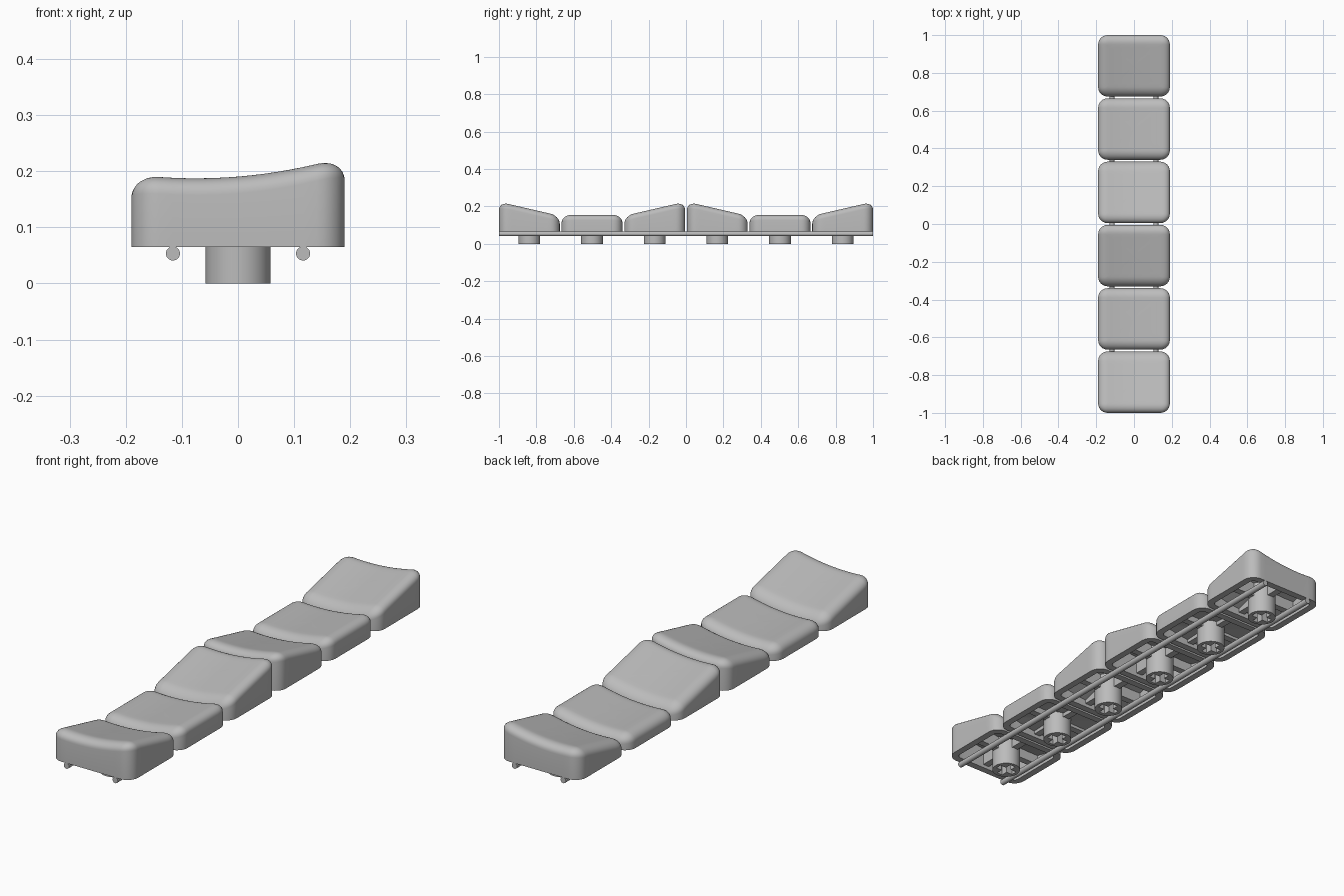
import bpy, bmesh, math
from mathutils import Vector

if "Cube" in bpy.data.objects:
    bpy.data.objects.remove(bpy.data.objects["Cube"], do_unlink=True)

HX, HY, CORNER = 0.19, 0.1625, 0.05
BASE, PITCH = 0.065, 0.335
FILLET_W, FILLET_H = 0.05, 0.04
WALL, ROOF = 0.03, 0.03

grey = bpy.data.materials.new("plain_grey")
grey.use_nodes = True
COLOUR = (0.5, 0.5, 0.5, 1)
grey.diffuse_color = COLOUR
grey.node_tree.nodes["Principled BSDF"].inputs["Base Color"].default_value = COLOUR


def make_object(name, bm, y=0):
    bmesh.ops.recalc_face_normals(bm, faces=bm.faces)
    mesh = bpy.data.meshes.new(name)
    bm.to_mesh(mesh)
    bm.free()
    obj = bpy.data.objects.new(name, mesh)
    obj.location.y = y
    mesh.materials.append(grey)
    bpy.context.collection.objects.link(obj)
    return obj


def smooth(obj):
    bpy.ops.object.select_all(action="DESELECT")
    obj.select_set(True)
    bpy.context.view_layer.objects.active = obj
    bpy.ops.object.shade_smooth_by_angle(angle=math.radians(40))


def outline(inset, scale=1.0, arc=6, side=12):
    """Rounded rectangle points, with subdivided straight sides."""
    r = max(CORNER - inset, 0.006)
    cx, cy = HX - inset - r, HY - inset - r
    pts = []
    corners = [(cx, cy), (-cx, cy), (-cx, -cy), (cx, -cy)]
    for k, (x, y) in enumerate(corners):
        for i in range(arc + 1):
            a = math.pi / 2 * (k + i / arc)
            pts.append(Vector((x + r * math.cos(a), y + r * math.sin(a))))
        a = math.pi / 2 * (k + 1)
        nx, ny = corners[(k + 1) % 4]
        end = Vector((nx + r * math.cos(a), ny + r * math.sin(a)))
        start = pts[-1].copy()
        pts += [start.lerp(end, i / side) for i in range(1, side)]
    return [p * scale for p in pts]


def build_cap(name, y, height, slope):
    """Hollow cap: roof underside, inner wall, rim, outer wall, dished top."""
    def top(p):
        return height + 0.55 * (p.x + 0.075) ** 2 + slope * p.y

    bm = bmesh.new()
    rings = []

    def add(pts, z):
        rings.append([bm.verts.new((p.x, p.y, z(p))) for p in pts])

    for s in (0.02, 0.35, 0.7, 1):
        add(outline(WALL, s), lambda p: top(p) - ROOF - 0.008 * s)
    add(outline(WALL), lambda p: BASE)
    add(outline(0), lambda p: BASE)
    for i in range(9):
        a = math.pi / 2 * i / 8
        drop = FILLET_H * (1 - math.sin(a))
        add(outline(FILLET_W * (1 - math.cos(a))), lambda p: top(p) - drop)
    for s in (0.85, 0.7, 0.5, 0.3, 0.02):
        add(outline(FILLET_W, s), top)
    for a, b in zip(rings, rings[1:]):
        for i in range(len(a)):
            j = (i + 1) % len(a)
            bm.faces.new((a[i], a[j], b[j], b[i]))
    bm.faces.new(rings[0])
    bm.faces.new(rings[-1])
    smooth(make_object(name, bm, y))


def box(size, centre):
    bm = bmesh.new()
    bmesh.ops.create_cube(bm, size=1)
    bmesh.ops.scale(bm, vec=size, verts=bm.verts)
    bmesh.ops.translate(bm, vec=centre, verts=bm.verts)
    return bm


def cylinder(radius, length, centre, along_y=False, sides=40):
    bm = bmesh.new()
    bmesh.ops.create_cone(bm, cap_ends=True, segments=sides, radius1=radius,
                          radius2=radius, depth=length)
    if along_y:
        for v in bm.verts:
            v.co = Vector((v.co.x, v.co.z, v.co.y))
    bmesh.ops.translate(bm, vec=centre, verts=bm.verts)
    return bm


def build_stem(name, y, top):
    """Round post with a cross-shaped socket in its lower end."""
    stem = make_object(name, cylinder(0.058, top, (0, 0, top / 2)), y)
    cutters = []
    for size in ((0.086, 0.027, 0.14), (0.027, 0.086, 0.14)):
        cutter = make_object("socket_cutter", box(size, (0, 0, 0)), y)
        cutter.hide_render = True
        mod = stem.modifiers.new("socket", "BOOLEAN")
        mod.operation, mod.solver, mod.object = "DIFFERENCE", "EXACT", cutter
        cutters.append(cutter)
    bpy.ops.object.select_all(action="DESELECT")
    stem.select_set(True)
    bpy.context.view_layer.objects.active = stem
    for mod in list(stem.modifiers):
        bpy.ops.object.modifier_apply(modifier=mod.name)
    for cutter in cutters:
        bpy.data.objects.remove(cutter, do_unlink=True)
    smooth(stem)


def build_rib(name, y, size, centre, bottom, top, slope):
    """Stiffening rib whose upper edge follows the roof slope."""
    bm = box((*size, 1), (*centre, 0))
    for v in bm.verts:
        v.co.z = top + slope * v.co.y if v.co.z > 0 else bottom
    make_object(name, bm, y)


# Six caps: slopes repeat forward, flat, backward
for n in range(6):
    y = (n - 2.5) * PITCH
    slope = (-0.23, 0, 0.23)[n % 3]
    height = 0.16 if slope else 0.127
    build_cap(f"cap_{n + 1}", y, height, slope)
    build_stem(f"stem_{n + 1}", y, height - 0.02)
    for side in (-1, 1):
        build_rib(f"cross_rib_{n + 1}", y, (0.12, 0.03), (side * 0.107, 0),
                  0.08, height - 0.02, slope)
        build_rib(f"long_rib_{n + 1}", y, (0.03, 0.09), (0, side * 0.092),
                  0.08, height - 0.02, slope)

# Two rods joining the caps underneath
for side, label in ((-1, "right"), (1, "left")):
    smooth(make_object(f"{label}_rod", cylinder(
        0.0125, 2, (side * 0.116, 0, 0.0535), along_y=True, sides=24)))
